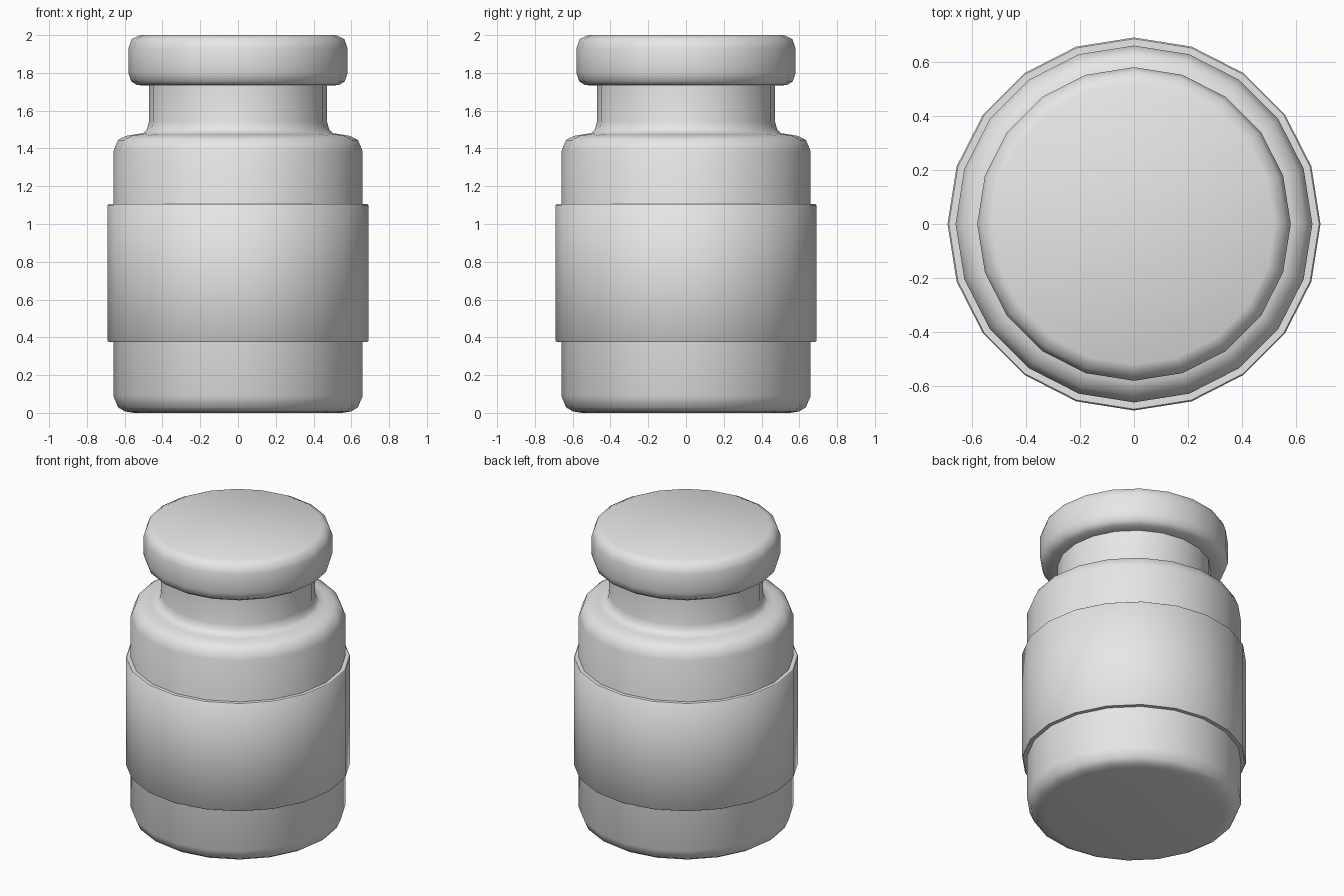
import bpy
import bmesh
import math

SIDES = 20

cube = bpy.data.objects.get("Cube")
if cube:
    bpy.data.objects.remove(cube, do_unlink=True)

grey = bpy.data.materials.new("plain_grey")
grey.use_nodes = True
grey.diffuse_color = (0.8, 0.8, 0.8, 1)
grey.node_tree.nodes["Principled BSDF"].inputs["Base Color"].default_value = (0.8, 0.8, 0.8, 1)


def lathe(name, profile, closed_loop=False):
    """Turn a (radius, height) profile around z, capping open ends."""
    bm = bmesh.new()
    rings = []
    for radius, z in profile:
        ring = []
        for i in range(SIDES):
            a = math.tau * i / SIDES
            ring.append(bm.verts.new((radius * math.cos(a), radius * math.sin(a), z)))
        rings.append(ring)
    pairs = list(zip(rings, rings[1:]))
    if closed_loop:
        pairs.append((rings[-1], rings[0]))
    else:
        bm.faces.new(rings[0])
        bm.faces.new(rings[-1])
    for low, high in pairs:
        for i in range(SIDES):
            j = (i + 1) % SIDES
            bm.faces.new((low[i], low[j], high[j], high[i]))
    bmesh.ops.recalc_face_normals(bm, faces=bm.faces)
    mesh = bpy.data.meshes.new(name)
    bm.to_mesh(mesh)
    bm.free()
    mesh.materials.append(grey)
    obj = bpy.data.objects.new(name, mesh)
    bpy.context.collection.objects.link(obj)
    bpy.ops.object.select_all(action="DESELECT")
    obj.select_set(True)
    bpy.context.view_layer.objects.active = obj
    bpy.ops.object.shade_smooth_by_angle(angle=math.radians(45))
    return obj


# Jar body with rounded base, shoulder and a filleted neck
lathe("jar_body", [
    (0.55, 0), (0.60, 0.008), (0.635, 0.03), (0.66, 0.09),
    (0.66, 1.385), (0.635, 1.445), (0.59, 1.467), (0.54, 1.475),
    (0.505, 1.48), (0.483, 1.50), (0.472, 1.54), (0.472, 1.75),
])

# Rounded lid
lathe("lid", [
    (0.46, 1.733), (0.535, 1.735), (0.565, 1.755), (0.58, 1.80),
    (0.58, 1.93), (0.563, 1.978), (0.52, 2.0),
])

# Raised sleeve around the body
lathe("label_sleeve", [
    (0.655, 0.375), (0.685, 0.375), (0.69, 0.38),
    (0.69, 1.10), (0.685, 1.105), (0.655, 1.105),
], closed_loop=True)
